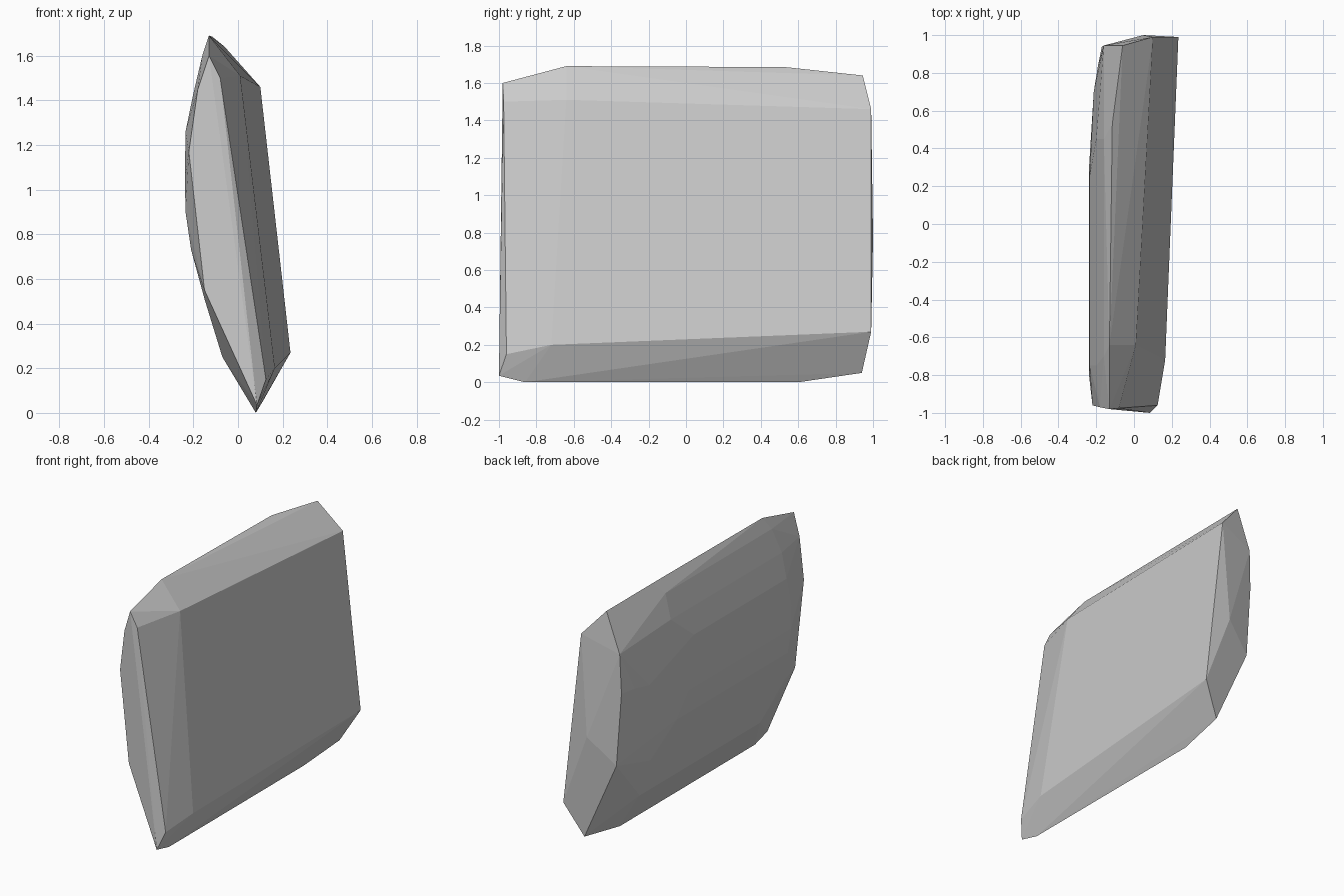
import bpy, bmesh, math

if "Cube" in bpy.data.objects:
    bpy.data.objects.remove(bpy.data.objects["Cube"])

# Corner points of each region of the stone slab (x, y, z)
right_face = [(0.165, -0.72, 0.20), (0.235, 0.99, 0.27),
              (0.10, 0.99, 1.46), (0.01, -0.64, 1.51)]
front_end = [(0.125, -0.96, 0.15), (0.085, -1.0, 0.035), (-0.15, -0.965, 0.55),
             (-0.22, -0.96, 1.17), (-0.18, -0.97, 1.45), (-0.13, -0.98, 1.60),
             (-0.08, -0.975, 1.50)]
back_end = [(0.05, 1.0, 0.77), (0.11, 0.94, 0.05), (-0.135, 0.945, 0.60),
            (-0.17, 0.94, 1.10), (-0.16, 0.945, 1.37), (-0.06, 0.945, 1.64)]
top_edge = [(-0.13, -0.64, 1.69), (-0.115, 0.53, 1.685)]
bottom_edge = [(0.08, -0.86, 0.0), (0.08, 0.60, 0.0)]

# Bulging left side: (x, z, front y, back y) for each level
left_levels = [(-0.07, 0.25, -0.70, 0.60), (-0.15, 0.51, -0.85, 0.60),
               (-0.21, 0.73, -0.80, 0.40), (-0.235, 0.90, -0.80, 0.30),
               (-0.238, 1.05, -0.80, 0.30), (-0.235, 1.26, -0.75, 0.25),
               (-0.20, 1.43, -0.75, 0.45), (-0.16, 1.60, -0.70, 0.45)]
left_side = [(x, y, z) for x, z, y0, y1 in left_levels for y in (y0, y1)]
left_side += [(-0.213, 0.70, 1.08), (-0.192, 0.83, 1.10)]

# Wrap the corners in a faceted convex shell
bm = bmesh.new()
for p in right_face + front_end + back_end + top_edge + bottom_edge + left_side:
    bm.verts.new(p)
hull = bmesh.ops.convex_hull(bm, input=bm.verts[:])
loose = {g for g in hull["geom_interior"] + hull["geom_unused"]
         if isinstance(g, bmesh.types.BMVert)}
bmesh.ops.delete(bm, geom=list(loose), context='VERTS')
bmesh.ops.dissolve_limit(bm, angle_limit=math.radians(1.0),
                         verts=bm.verts[:], edges=bm.edges[:])
bmesh.ops.recalc_face_normals(bm, faces=bm.faces[:])

mesh = bpy.data.meshes.new("stone_slab")
bm.to_mesh(mesh)
bm.free()
slab = bpy.data.objects.new("stone_slab", mesh)
bpy.context.collection.objects.link(slab)

# Plain grey stone
grey = bpy.data.materials.new("stone_grey")
grey.diffuse_color = (0.6, 0.6, 0.6, 1.0)
grey.use_nodes = True
grey.node_tree.nodes["Principled BSDF"].inputs["Base Color"].default_value = grey.diffuse_color
mesh.materials.append(grey)
